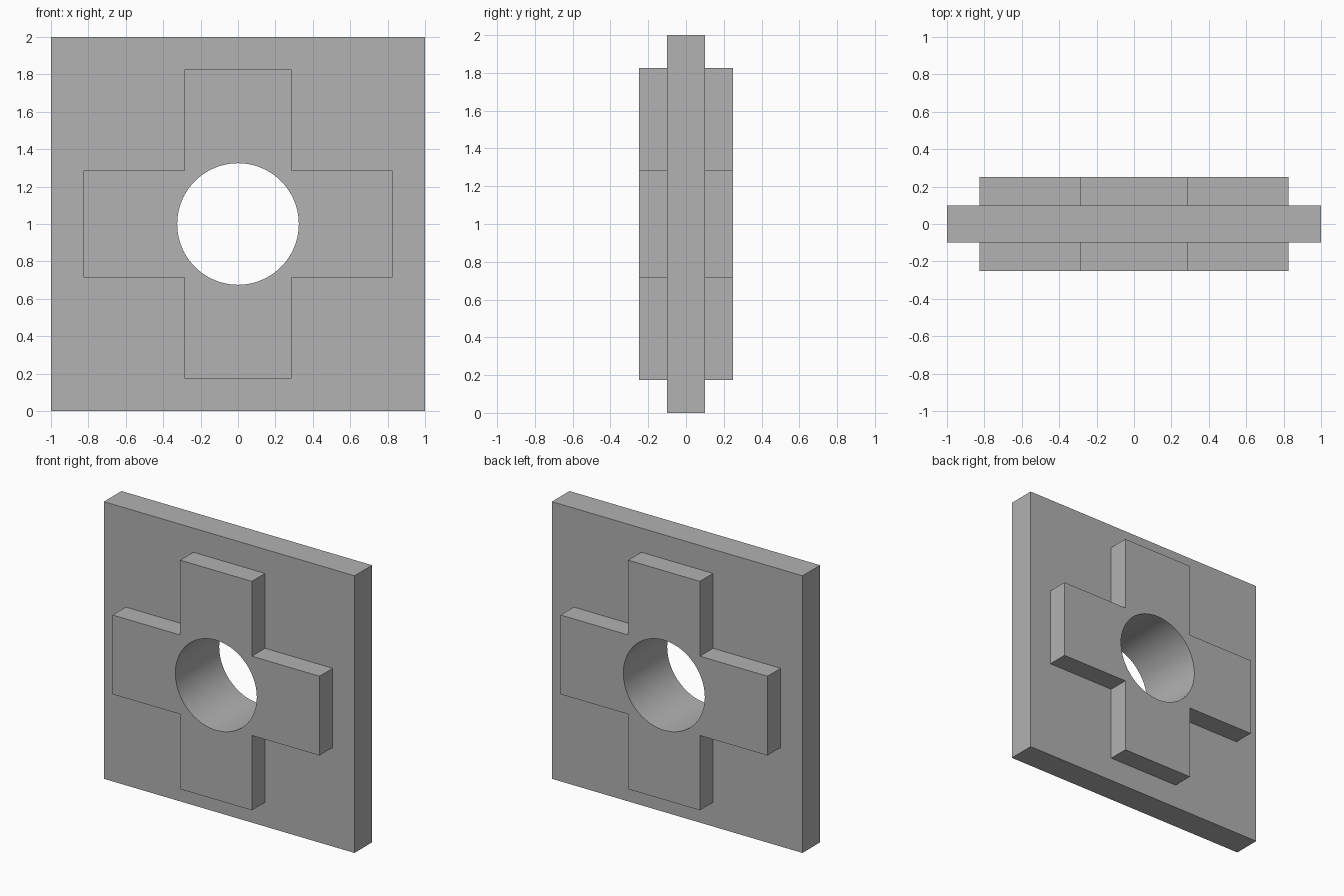
import bpy
import bmesh
import math
from mathutils import Matrix, Vector

CENTRE = Vector((0, 0, 1))
ARM_HALF, ARM_REACH = 0.286, 0.826
PLATE_HALF, CROSS_HALF = 0.1, 0.25
HOLE_RADIUS = 0.325

cube = bpy.data.objects.get("Cube")
if cube:
    bpy.data.objects.remove(cube, do_unlink=True)

grey = bpy.data.materials.new("plain grey")
grey.use_nodes = True
colour = (0.445, 0.445, 0.445, 1)
grey.diffuse_color = colour
grey.node_tree.nodes["Principled BSDF"].inputs["Base Color"].default_value = colour


def slab(name, outline, half_depth):
    """Extrude an outline in the xz plane evenly to the front and back."""
    bm = bmesh.new()
    face = bm.faces.new([bm.verts.new(CENTRE + Vector((x, -half_depth, z)))
                         for x, z in outline])
    new = bmesh.ops.extrude_face_region(bm, geom=[face])["geom"]
    bmesh.ops.translate(bm, vec=(0, 2 * half_depth, 0),
                        verts=[v for v in new if isinstance(v, bmesh.types.BMVert)])
    bmesh.ops.recalc_face_normals(bm, faces=bm.faces)
    mesh = bpy.data.meshes.new(name)
    bm.to_mesh(mesh)
    bm.free()
    mesh.materials.append(grey)
    obj = bpy.data.objects.new(name, mesh)
    bpy.context.collection.objects.link(obj)
    return obj


def combine(target, tool, operation):
    """Apply a boolean and discard the tool object."""
    mod = target.modifiers.new(tool.name, "BOOLEAN")
    mod.operation, mod.object, mod.solver = operation, tool, "EXACT"
    bpy.context.view_layer.objects.active = target
    bpy.ops.object.modifier_apply(modifier=mod.name)
    bpy.data.objects.remove(tool, do_unlink=True)


# Square plate
plate = slab("pierced_cross_plate", [(-1, -1), (1, -1), (1, 1), (-1, 1)], PLATE_HALF)

# Raised cross, one arm outline turned four times, standing out on both sides
arm = [(ARM_REACH, -ARM_HALF), (ARM_REACH, ARM_HALF), (ARM_HALF, ARM_HALF)]
cross_outline = [Matrix.Rotation(turn * math.pi / 2, 2) @ Vector(p)
                 for turn in range(4) for p in arm]
combine(plate, slab("raised_cross", cross_outline, CROSS_HALF), "UNION")

# Round hole through the middle
sides = 96
circle = [(HOLE_RADIUS * math.cos(math.tau * i / sides),
           HOLE_RADIUS * math.sin(math.tau * i / sides)) for i in range(sides)]
hole = slab("hole_cutter", circle, 2 * CROSS_HALF)
hole.hide_render = True
combine(plate, hole, "DIFFERENCE")

# Smooth hole wall, sharp edges elsewhere
bpy.ops.object.select_all(action="DESELECT")
plate.select_set(True)
bpy.context.view_layer.objects.active = plate
bpy.ops.object.shade_smooth_by_angle(angle=math.radians(30))
